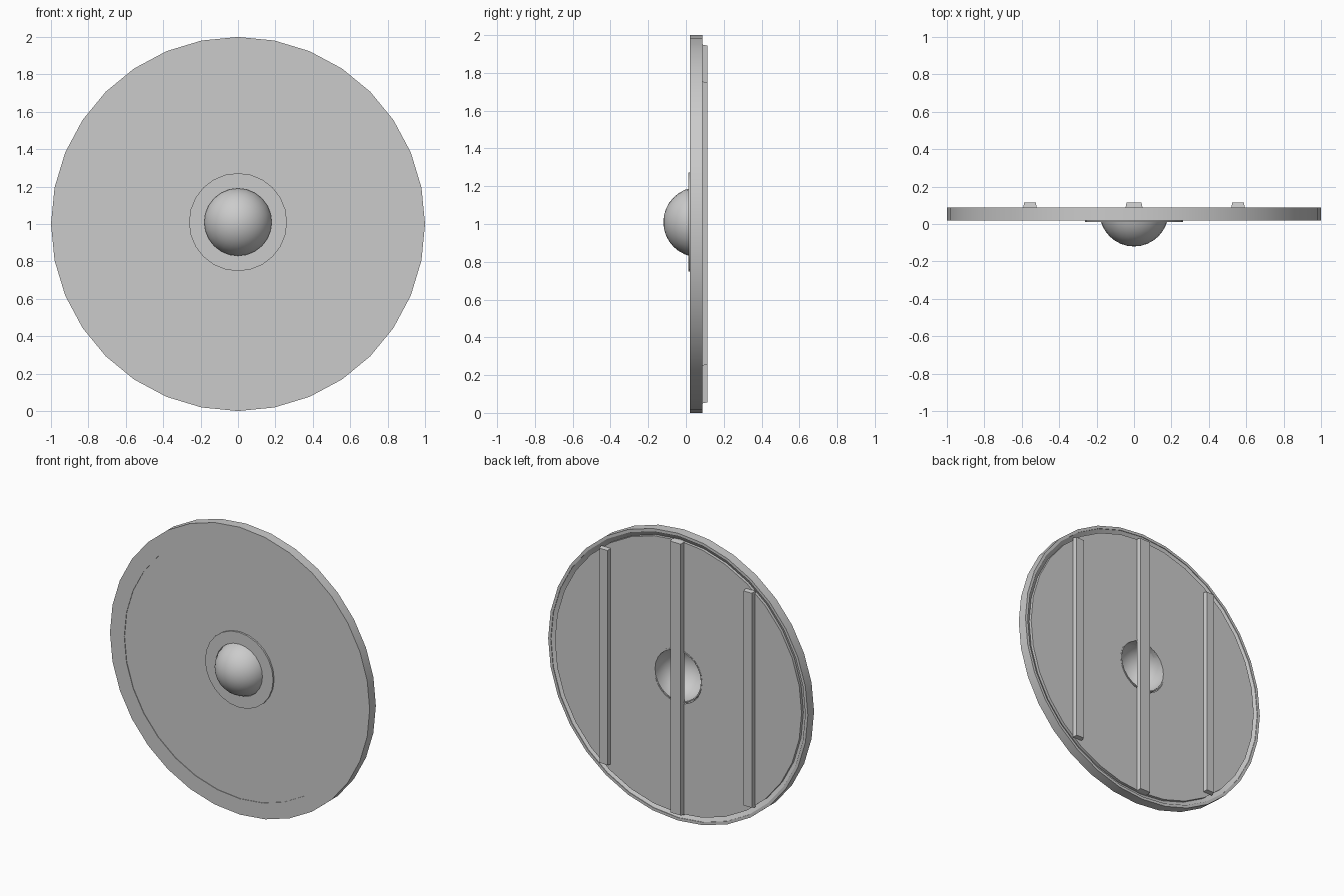
import bpy, bmesh, math

if "Cube" in bpy.data.objects:
    bpy.data.objects.remove(bpy.data.objects["Cube"])

grey = bpy.data.materials.new("plain_grey")
grey.diffuse_color = (0.6, 0.6, 0.6, 1)
grey.use_nodes = True
grey.node_tree.nodes["Principled BSDF"].inputs["Base Color"].default_value = grey.diffuse_color


def finish(name, bm, smooth=True):
    bmesh.ops.recalc_face_normals(bm, faces=bm.faces)
    mesh = bpy.data.meshes.new(name)
    bm.to_mesh(mesh)
    bm.free()
    mesh.materials.append(grey)
    ob = bpy.data.objects.new(name, mesh)
    bpy.context.collection.objects.link(ob)
    if smooth:
        bpy.ops.object.select_all(action='DESELECT')
        ob.select_set(True)
        bpy.context.view_layer.objects.active = ob
        bpy.ops.object.shade_smooth_by_angle(angle=math.radians(35))
    return ob


def lathe(name, profile, n, zc=1.0):
    """Spin a closed (radius, y) profile around the y axis."""
    bm = bmesh.new()
    rings = []
    for r, y in profile:
        if r < 1e-5:
            rings.append([bm.verts.new((0, y, zc))] * n)
        else:
            rings.append([bm.verts.new((r * math.cos(2 * math.pi * i / n), y,
                                        zc + r * math.sin(2 * math.pi * i / n)))
                          for i in range(n)])
    for a, b in zip(rings, rings[1:] + rings[:1]):
        for i in range(n):
            j = (i + 1) % n
            quad = list(dict.fromkeys((a[i], a[j], b[j], b[i])))
            if len(quad) > 2:
                bm.faces.new(quad)
    return finish(name, bm)


def bar(name, x, half_w, z0, z1):
    """Grip bar on the back, slightly narrower at its outer face."""
    bm = bmesh.new()
    bmesh.ops.create_cube(bm, size=1)
    for v in bm.verts:
        inset = 0.006 if v.co.y > 0 else 0
        v.co = (x + math.copysign(half_w - inset, v.co.x),
                0.115 if v.co.y > 0 else 0.084,
                z1 - inset if v.co.z > 0 else z0 + inset)
    return finish(name, bm, smooth=False)


# Disc with a hole for the boss, and the slightly raised rim
lathe("shield_board", [(0.183, 0.024), (0.95, 0.024), (0.95, 0.086), (0.183, 0.086)], 32)
lathe("rim", [(0.89, 0.02), (1.0, 0.02), (1.0, 0.088), (0.98, 0.088),
              (0.98, 0.084), (0.89, 0.03)], 32)

# Hollow domed boss and its flat collar
def dome(r, cy, steps=8):
    return [(r * math.sin(a), cy - r * math.cos(a))
            for a in (math.pi / 2 * k / steps for k in range(steps + 1))]


outer, inner = dome(0.185, 0.065), dome(0.177, 0.065)
lathe("boss", outer + [(0.185, 0.088), (0.177, 0.088)] + inner[::-1], 24, 1.01)
lathe("boss_collar", [(0.18, 0.012), (0.262, 0.012), (0.262, 0.026), (0.18, 0.026)], 24, 1.01)

# Three bars on the back
bar("centre_grip", 0, 0.046, 0.05, 1.95)
for side, x in (("left", -0.556), ("right", 0.556)):
    bar(side + "_brace", x, 0.037, 0.25, 1.755)
